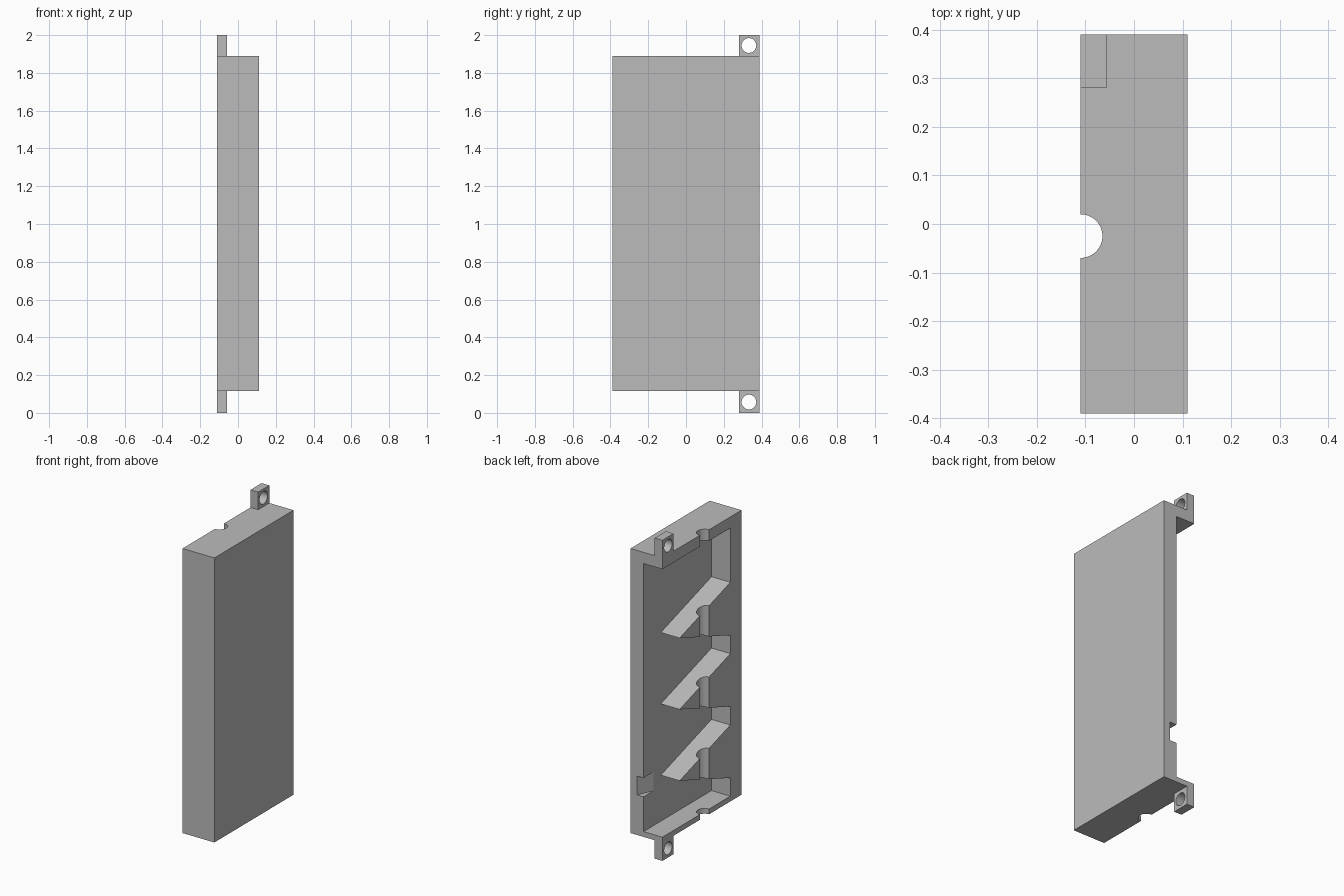
import bpy, bmesh, math
from mathutils import Vector

old = bpy.data.objects.get("Cube")
if old:
    bpy.data.objects.remove(old, do_unlink=True)

grey = bpy.data.materials.new("plain grey")
grey.use_nodes = True
GREY = (0.5, 0.5, 0.5, 1)
grey.diffuse_color = GREY
grey.node_tree.nodes["Principled BSDF"].inputs["Base Color"].default_value = GREY


def prism(name, profile, offset):
    """Solid made by sweeping a flat outline along an offset."""
    bm = bmesh.new()
    face = bm.faces.new([bm.verts.new(p) for p in profile])
    swept = bmesh.ops.extrude_face_region(bm, geom=[face], use_keep_orig=True)
    verts = [g for g in swept["geom"] if isinstance(g, bmesh.types.BMVert)]
    bmesh.ops.translate(bm, verts=verts, vec=Vector(offset))
    bmesh.ops.recalc_face_normals(bm, faces=bm.faces)
    mesh = bpy.data.meshes.new(name)
    bm.to_mesh(mesh)
    bm.free()
    mesh.materials.append(grey)
    obj = bpy.data.objects.new(name, mesh)
    bpy.context.collection.objects.link(obj)
    return obj


def box(name, x0, x1, y0, y1, z0, z1):
    outline = [(x0, y0, z0), (x1, y0, z0), (x1, y1, z0), (x0, y1, z0)]
    return prism(name, outline, (0, 0, z1 - z0))


def circle(radius, sides=48):
    angles = [math.tau * i / sides for i in range(sides)]
    return [(radius * math.cos(a), radius * math.sin(a)) for a in angles]


def cut(target, cutter):
    """Subtract the cutter for good, then discard it."""
    cutter.hide_render = True
    mod = target.modifiers.new("cut", 'BOOLEAN')
    mod.operation = 'DIFFERENCE'
    mod.solver = 'EXACT'
    mod.object = cutter
    bpy.ops.object.select_all(action='DESELECT')
    bpy.context.view_layer.objects.active = target
    target.select_set(True)
    bpy.ops.object.modifier_apply(modifier=mod.name)
    bpy.data.objects.remove(cutter, do_unlink=True)


def finish(obj):
    bpy.ops.object.select_all(action='DESELECT')
    bpy.context.view_layer.objects.active = obj
    obj.select_set(True)
    bpy.ops.object.shade_smooth_by_angle(angle=math.radians(20))


HALF_X, HALF_Y = 0.11, 0.39
BOTTOM, TOP = 0.115, 1.89
WALL_Y, FLOOR_X = -0.28, 0.02

# Housing block
housing = box("housing", -HALF_X, HALF_X, -HALF_Y, HALF_Y, BOTTOM, TOP)

# Cavity open to the right and back, with three wedge shelves left standing
outline = [(0.5, 0.148), (0.5, 1.82), (WALL_Y, 1.82)]
for tip in (1.325, 0.88, 0.435):
    outline += [(WALL_Y, tip + 0.157), (0.22, tip), (WALL_Y, tip - 0.173)]
outline.append((WALL_Y, 0.148))
cut(housing, prism("cavity_cutter", [(-0.2, y, z) for y, z in outline],
                   (FLOOR_X + 0.2, 0, 0)))

# Half-round rod groove through caps and shelves
cut(housing, prism("groove_cutter",
                   [(-HALF_X + a, -0.025 + b, -0.1) for a, b in circle(0.045)],
                   (0, 0, 2.2)))

# Ramped notch in the back edge of the plate
ramp = [(FLOOR_X, 0.29), (0.066, HALF_Y), (0.066, 0.5), (-0.05, 0.5), (-0.05, 0.29)]
cut(housing, prism("notch_cutter", [(x, y, 0.365) for x, y in ramp], (0, 0, 0.117)))
finish(housing)

# Mounting tabs with screw holes
for name, z0, z1 in (("bottom_tab", 0, BOTTOM), ("top_tab", TOP, 2)):
    tab = box(name, -HALF_X, -0.057, 0.28, HALF_Y, z0, z1)
    centre = (z0 + z1) / 2
    cut(tab, prism("hole_cutter",
                   [(-0.3, 0.333 + a, centre + b) for a, b in circle(0.039)],
                   (0.5, 0, 0)))
    finish(tab)
